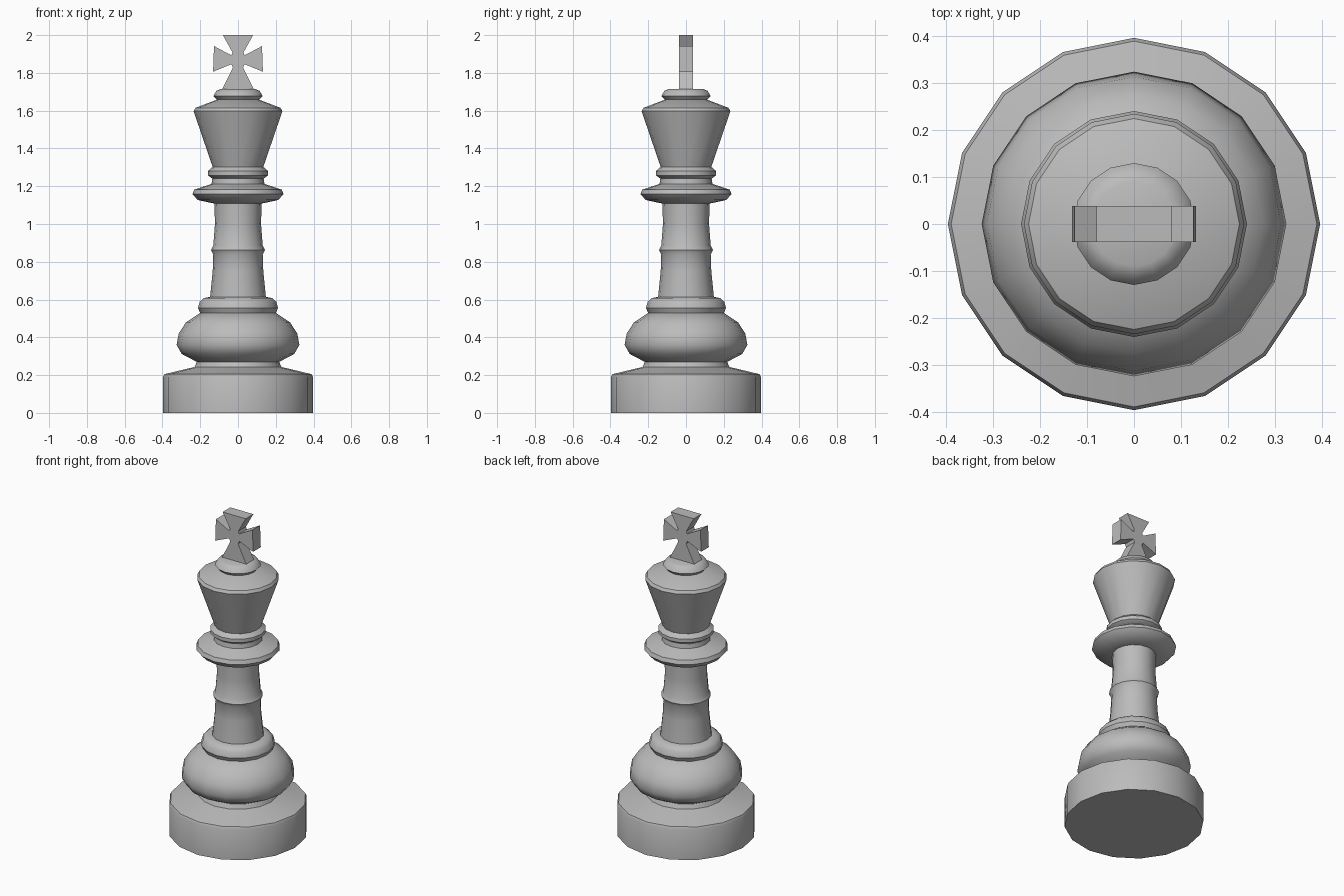
import bpy, bmesh
from math import radians
from mathutils import Matrix, Vector

if "Cube" in bpy.data.objects:
    bpy.data.objects.remove(bpy.data.objects["Cube"], do_unlink=True)

SIDES = 16

grey = bpy.data.materials.new("plain grey")
grey.use_nodes = True
colour = (0.5, 0.5, 0.5, 1)
grey.diffuse_color = colour
grey.node_tree.nodes["Principled BSDF"].inputs["Base Color"].default_value = colour


def finish(name, bm, smooth_angle=None):
    bmesh.ops.recalc_face_normals(bm, faces=bm.faces)
    mesh = bpy.data.meshes.new(name)
    bm.to_mesh(mesh)
    bm.free()
    mesh.materials.append(grey)
    obj = bpy.data.objects.new(name, mesh)
    bpy.context.collection.objects.link(obj)
    if smooth_angle:
        bpy.ops.object.select_all(action="DESELECT")
        obj.select_set(True)
        bpy.context.view_layer.objects.active = obj
        bpy.ops.object.shade_smooth_by_angle(angle=radians(smooth_angle))
    return obj


def turned(name, profile):
    """Closed lathe form from (radius, height) pairs, capped at both ends."""
    bm = bmesh.new()
    rings = []
    for r, z in profile:
        rings.append([bm.verts.new(Matrix.Rotation(radians(360 * i / SIDES), 3, "Z")
                                   @ Vector((r, 0, z))) for i in range(SIDES)])
    for low, high in zip(rings, rings[1:]):
        for i in range(SIDES):
            j = (i + 1) % SIDES
            bm.faces.new((low[i], low[j], high[j], high[i]))
    bm.faces.new(rings[0][::-1])
    bm.faces.new(rings[-1])
    return finish(name, bm, 40)


# Foot and rounded body
turned("base", [(.397, 0), (.397, .19), (.39, .205), (.23, .243), (.218, .27)])
turned("bulb", [(.218, .243), (.218, .27), (.298, .312), (.325, .36), (.314, .42),
                (.275, .48), (.2, .53)])
turned("lower_collar", [(.2, .53), (.212, .555), (.203, .588), (.182, .608), (.148, .614)])

# Slim stem with a small ring
turned("stem", [(.148, .612), (.134, .75), (.131, .838), (.143, .862), (.131, .885),
                (.122, 1.0), (.125, 1.11)])

# Wide collar and narrow neck ring
turned("upper_collar", [(.125, 1.108), (.213, 1.127), (.241, 1.158), (.232, 1.182),
                        (.14, 1.212), (.136, 1.24)])
turned("neck_ring", [(.136, 1.24), (.16, 1.258), (.16, 1.28), (.134, 1.302)])

# Flared head and top knob
turned("head", [(.134, 1.302), (.235, 1.597), (.225, 1.615), (.112, 1.658)])
turned("knob", [(.112, 1.658), (.13, 1.678), (.114, 1.705), (.09, 1.715)])

# Cross with flared arms: right half outline, mirrored to the left
half = [(.085, 1.712), (.027, 1.828), (.035, 1.846), (.132, 1.806),
        (.127, 1.942), (.035, 1.893), (.029, 1.908), (.08, 2.0)]
outline = half + [(-x, z) for x, z in reversed(half)]
bm = bmesh.new()
front = bm.faces.new([bm.verts.new((x, -.038, z)) for x, z in outline])
extruded = bmesh.ops.extrude_face_region(bm, geom=[front], use_keep_orig=True)
moved = [g for g in extruded["geom"] if isinstance(g, bmesh.types.BMVert)]
bmesh.ops.translate(bm, verts=moved, vec=(0, .076, 0))
finish("cross", bm)
